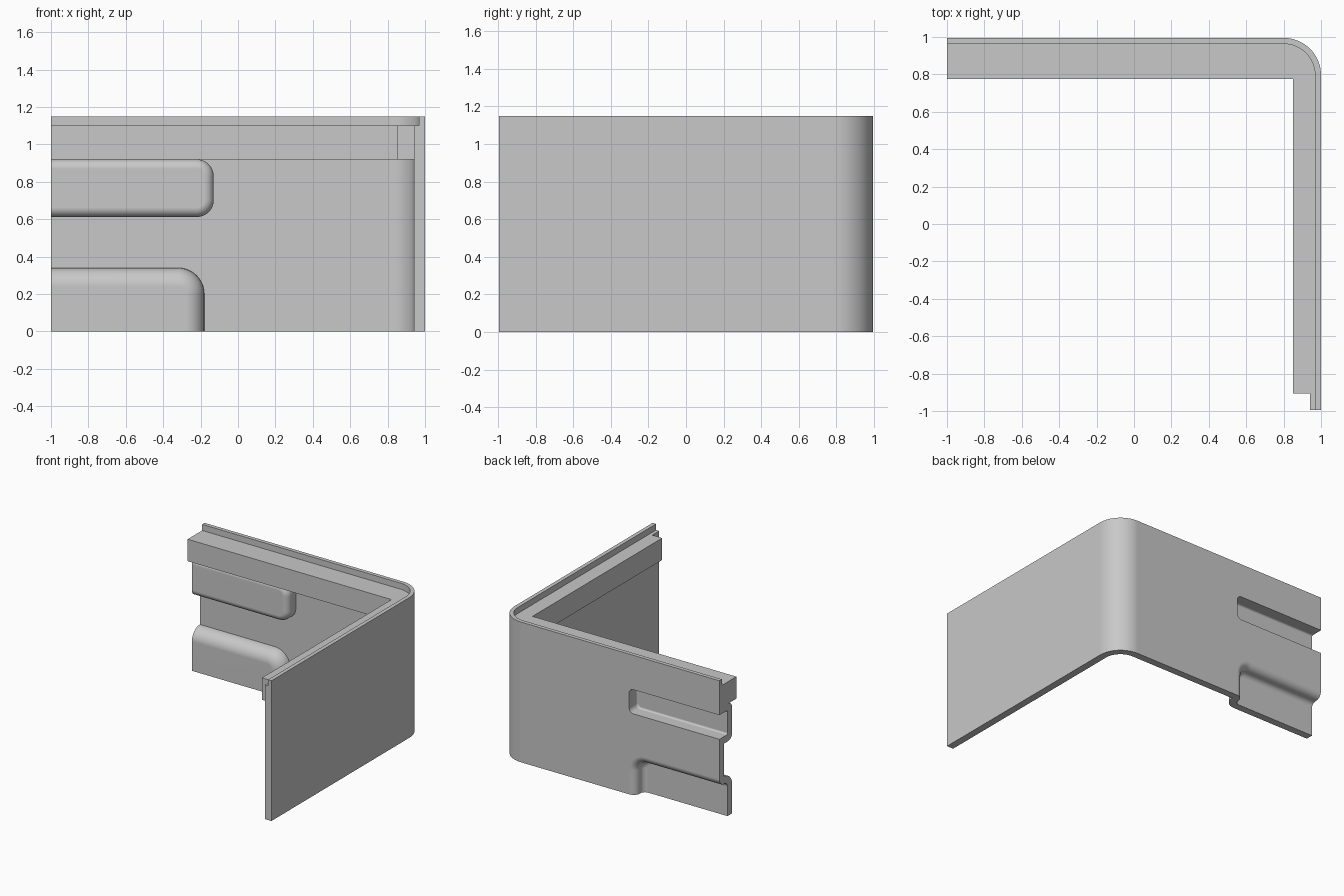
import bpy, bmesh
from math import cos, sin, pi

cube = bpy.data.objects.get("Cube")
if cube:
    bpy.data.objects.remove(cube, do_unlink=True)

BACK = 0.995      # outer face of the back wall
TOP = 1.15
WALL = 0.06       # sheet thickness
RADIUS = 0.2      # outer corner radius
LEDGE = 1.1       # height of the step below the lip
INNER = BACK - WALL
DEEP = 0.83       # inner face of the pressed pockets

grey = bpy.data.materials.new("plain_grey")
grey.use_nodes = True
grey.diffuse_color = (0.58, 0.58, 0.58, 1)
grey.node_tree.nodes["Principled BSDF"].inputs["Base Color"].default_value = (0.58, 0.58, 0.58, 1)


def loft(name, rings):
    """Closed solid through rings that share one point count."""
    bm = bmesh.new()
    loops = [[bm.verts.new(p) for p in ring] for ring in rings]
    for a, b in zip(loops, loops[1:]):
        for i in range(len(a)):
            j = (i + 1) % len(a)
            bm.faces.new((a[i], a[j], b[j], b[i]))
    bm.faces.new(loops[0])
    bm.faces.new(loops[-1])
    bmesh.ops.recalc_face_normals(bm, faces=bm.faces)
    mesh = bpy.data.meshes.new(name)
    bm.to_mesh(mesh)
    bm.free()
    mesh.materials.append(grey)
    obj = bpy.data.objects.new(name, mesh)
    bpy.context.collection.objects.link(obj)
    return obj


def arc(cx, cy, r, start, end, steps=12):
    return [(cx + r * cos(start + (end - start) * i / steps),
             cy + r * sin(start + (end - start) * i / steps)) for i in range(steps + 1)]


def wall_path(inset):
    """Plan line of the two arms at a distance inside the outer face."""
    corner = arc(1 - RADIUS, BACK - RADIUS, RADIUS - inset, 0, pi / 2, 16)
    return [(1 - inset, -BACK)] + corner + [(-1, BACK - inset)]


def pocket(name, x1, z0, z1, r, layers):
    """Rounded solid lofted along y; each layer is (y, inset)."""
    rings = []
    for y, inset in layers:
        rr = max(r - inset, 0.004)
        x, low, high = x1 - inset - rr, z0 + inset + rr, z1 - inset - rr
        pts = [(-1.2, z0 + inset)] + arc(x, low, rr, -pi / 2, 0)
        pts += arc(x, high, rr, 0, pi / 2) + [(-1.2, z1 - inset)]
        rings.append([(px, y, pz) for px, pz in pts])
    return loft(name, rings)


def fillet(deep, r):
    """Layers that round the closed end of a pocket."""
    return [(y, -inset) for inset, y in arc(-r, deep + r, r, 0, -pi / 2, 8)] if r == 0 else \
           [(deep + r - r * sin(t * pi / 16), r - r * cos(t * pi / 16)) for t in range(9)]


def box(name, lo, hi):
    return loft(name, [[(lo[0], lo[1], z), (hi[0], lo[1], z), (hi[0], hi[1], z), (lo[0], hi[1], z)]
                       for z in (lo[2], hi[2])])


def combine(target, tool, operation):
    tool.hide_render = True
    mod = target.modifiers.new(operation, 'BOOLEAN')
    mod.operation, mod.object, mod.solver = operation, tool, 'EXACT'
    bpy.context.view_layer.objects.active = target
    bpy.ops.object.modifier_apply(modifier=mod.name)
    bpy.data.objects.remove(tool, do_unlink=True)


def smooth(obj):
    bpy.ops.object.select_all(action='DESELECT')
    obj.select_set(True)
    bpy.context.view_layer.objects.active = obj
    bpy.ops.object.shade_smooth_by_angle(angle=0.5)
    mod = obj.modifiers.new("flat_faces", 'WEIGHTED_NORMAL')
    mod.keep_sharp = True


# Corner wall with the thin lip along its top
section = [(0, 0), (WALL, 0), (WALL, LEDGE), (0.032, LEDGE), (0.032, TOP), (0, TOP)]
paths = [[(x, y, z) for x, y in wall_path(d)] for d, z in section]
wall = loft("corner_wall", list(zip(*paths)))

# Pockets pressed inwards from the back wall
middle = BACK - WALL / 2
upper = pocket("upper_bulge", -0.13, 0.612, 0.92, 0.09, [(middle, 0)] + fillet(DEEP, 0.05))
lower = pocket("lower_bulge", -0.18, -0.4, 0.34, 0.14, [(middle, 0)] + fillet(DEEP, 0.1))
for bulge in (upper, lower):
    combine(wall, bulge, 'UNION')

# Hollows on the outside; the lower one has a rounded rim
floor = DEEP + WALL
upper_hollow = pocket("upper_hollow", -0.18, 0.67, 0.868, 0.04,
                      [(1.1, 0)] + fillet(floor, 0.015))
rim = [(INNER + WALL * sin(a), -WALL + WALL * cos(a))
       for a in [pi / 2 * (1 - i / 8) for i in range(8)]]
lower_hollow = pocket("lower_hollow", -0.24, -0.4, 0.28, 0.08,
                      [(1.1, -WALL)] + rim + fillet(floor, 0.04))
for hollow in (upper_hollow, lower_hollow):
    combine(wall, hollow, 'DIFFERENCE')

# Trim the open left end and the underside flush
combine(wall, box("end_trim", (-1.5, 0.5, -1), (-1, 1.5, 1.5)), 'DIFFERENCE')
combine(wall, box("base_trim", (-1.5, 0.5, -1), (0.5, 1.5, 0)), 'DIFFERENCE')
smooth(wall)

# Ledge rail inside both arms, just below the lip
plan = wall_path(WALL)
plan[0] = (1 - WALL, -0.905)
plan += [(-1, 0.775), (0.85, 0.775), (0.85, -0.905)]
rail = loft("ledge_rail", [[(x, y, z) for x, y in plan] for z in (0.92, LEDGE)])
smooth(rail)
